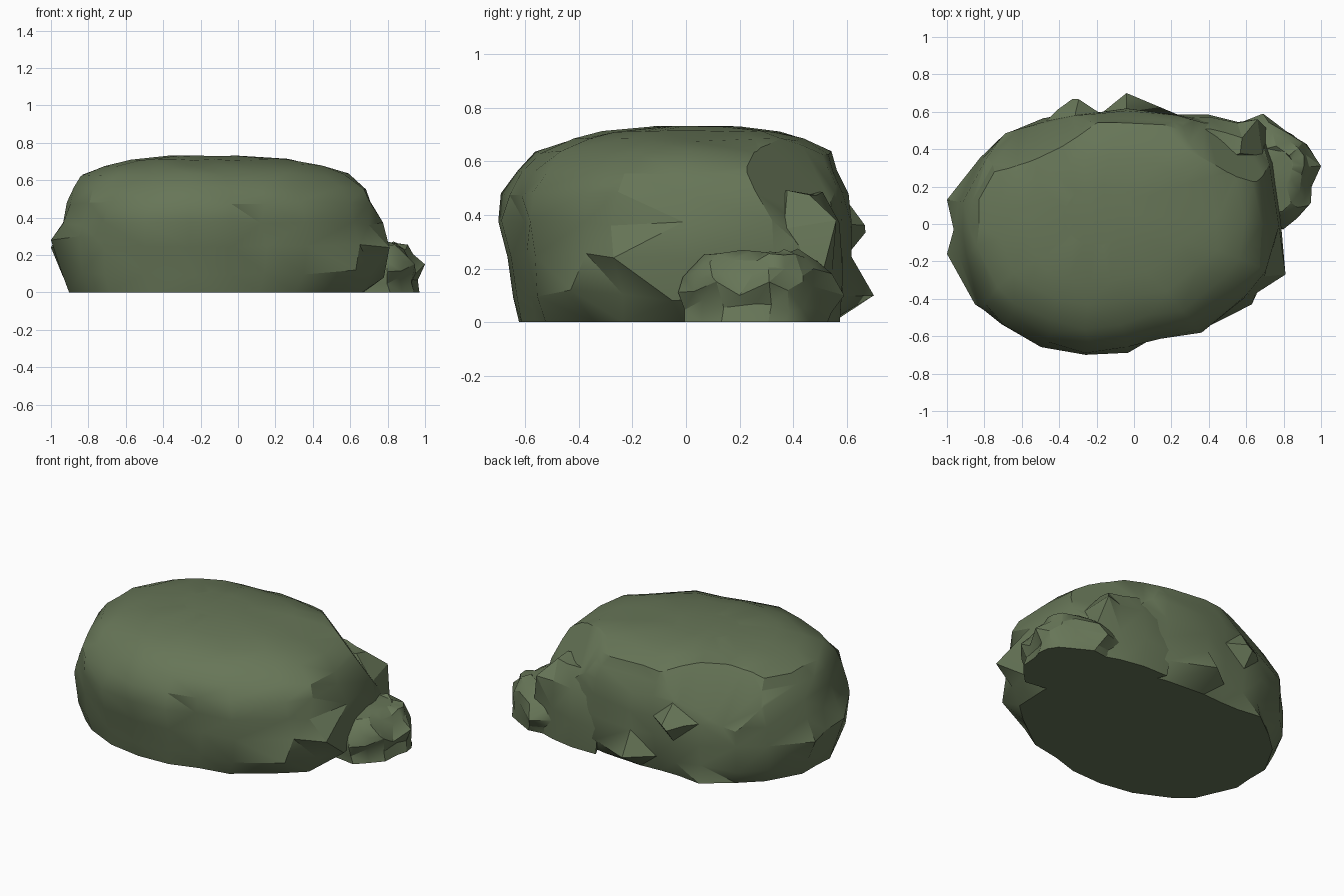
import bpy, bmesh, math, random
from mathutils import Vector

cube = bpy.data.objects.get("Cube")
if cube:
    bpy.data.objects.remove(cube, do_unlink=True)

random.seed(7)
moss = bpy.data.materials.new("mossy_green_stone")
moss.use_nodes = True
colour = (0.135, 0.18, 0.096, 1)
moss.diffuse_color = colour
bsdf = moss.node_tree.nodes["Principled BSDF"]
bsdf.inputs["Base Color"].default_value = colour
bsdf.inputs["Roughness"].default_value = 0.9


def wobble(amount):
    return random.uniform(-amount, amount)


def make_rock(name, outline, rings, centre, rough, spurs, chips, angle):
    """Loft an outline through (height, scale x, scale y, shift x, shift y) rings,
    pull the nearest corners out to the spurs, then chip it with planes."""
    bm = bmesh.new()
    loops = []
    for z, sx, sy, dx, dy in rings:
        loose = rough if z > 0 else 0
        loop = []
        for x, y in outline:
            s = 1 + wobble(loose)
            loop.append(bm.verts.new((centre[0] + (x - centre[0]) * sx * s + dx,
                                      centre[1] + (y - centre[1]) * sy * s + dy,
                                      z + wobble(loose) * sx * 0.5)))
        loops.append(loop)
    count = len(outline)
    for low, high in zip(loops, loops[1:]):
        for i in range(count):
            j = (i + 1) % count
            bm.faces.new((low[i], low[j], high[j], high[i]))
    bm.faces.new(loops[0])
    bm.faces.new(loops[-1])
    # jutting corners
    for spur in spurs:
        target = Vector(spur)
        nearest = min(bm.verts, key=lambda v: (v.co - target).length)
        nearest.co = target
    bmesh.ops.triangulate(bm, faces=bm.faces)
    bmesh.ops.recalc_face_normals(bm, faces=bm.faces)
    # flat broken facets
    for point, normal in chips:
        geom = bm.verts[:] + bm.edges[:] + bm.faces[:]
        bmesh.ops.bisect_plane(bm, geom=geom, plane_co=Vector(point),
                               plane_no=Vector(normal), clear_outer=True)
        bmesh.ops.holes_fill(bm, edges=[e for e in bm.edges if e.is_boundary])
    bmesh.ops.triangulate(bm, faces=bm.faces)
    bmesh.ops.recalc_face_normals(bm, faces=bm.faces)

    mesh = bpy.data.meshes.new(name)
    bm.to_mesh(mesh)
    bm.free()
    rock = bpy.data.objects.new(name, mesh)
    bpy.context.collection.objects.link(rock)
    mesh.materials.append(moss)
    bpy.ops.object.select_all(action="DESELECT")
    rock.select_set(True)
    bpy.context.view_layer.objects.active = rock
    bpy.ops.object.shade_smooth_by_angle(angle=math.radians(angle))


# Large flat-topped boulder
boulder_outline = [
    (-.96, .13), (-.83, .36), (-.69, .49), (-.48, .56), (-.33, .61), (-.19, .61),
    (-.04, .62), (.25, .6), (.5, .55), (.67, .48), (.74, .33), (.78, 0),
    (.77, -.25), (.64, -.37), (.37, -.57), (.16, -.61), (-.03, -.67),
    (-.26, -.68), (-.5, -.64), (-.73, -.53), (-.85, -.43), (-.97, -.16), (-.96, -.03)]
boulder_rings = [
    (0, .9, .9, -.02, -.01), (.1, .97, .96, -.01, 0), (.25, 1, .99, 0, 0),
    (.37, .98, 1, 0, -.01), (.48, .93, .98, 0, -.01), (.56, .89, .92, 0, 0),
    (.63, .81, .84, -.03, .02), (.68, .67, .68, -.04, .03),
    (.71, .48, .52, -.06, .03), (.73, .22, .24, -.08, .05)]
boulder_spurs = [
    (-1, .13, .24), (-1, -.16, .28), (-.85, -.43, .3),
    (-.33, .69, .36), (-.04, .7, .1), (-.48, .56, 0),
    (.81, -.27, .24), (.63, -.43, .12), (.78, -.05, .08), (.7, -.28, .36),
    (-.26, -.69, .48), (.12, -.6, .37)]
boulder_chips = [
    ((.56, .27, .6), (.6, .75, .62)),
    ((-.5, .5, .47), (-.4, .85, .55)),
    ((.5, -.47, .5), (.6, -.7, .45))]
make_rock("boulder", boulder_outline, boulder_rings, (-.1, 0), .02,
          boulder_spurs, boulder_chips, 32)

# Small rock leaning on the boulder's back corner
small_outline = [
    (.8, -.03), (.87, .04), (.94, .12), (.95, .25), (.97, .31), (.96, .38),
    (.92, .44), (.85, .48), (.72, .55), (.57, .53), (.4, .48), (.45, .2), (.6, 0)]
small_rings = [
    (0, .92, .92, .02, 0), (.06, .94, .93, 0, .01), (.13, .98, 1, 0, 0),
    (.19, .88, .94, 0, 0), (.24, .68, .74, .02, .01), (.265, .36, .4, .04, .03)]
small_spurs = [(1, .31, .15), (.69, .59, .1), (.9, .07, .2), (.95, .2, .1)]
make_rock("small_rock", small_outline, small_rings, (.72, .27), .05,
          small_spurs, [((.93, .1, .17), (.6, -.6, .5))], 30)

# Broken ledge running along the back corner
ledge_outline = [(.22, .58), (.3, .42), (.52, .3), (.7, .36), (.71, .5), (.56, .55), (.4, .58)]
ledge_rings = [(0, .95, .95, 0, 0), (.18, 1, 1, 0, 0), (.36, .9, .9, 0, 0), (.48, .55, .6, -.03, -.02)]
make_rock("back_ledge", ledge_outline, ledge_rings, (.48, .45), .05,
          [(.66, .56, .38)], [], 25)
